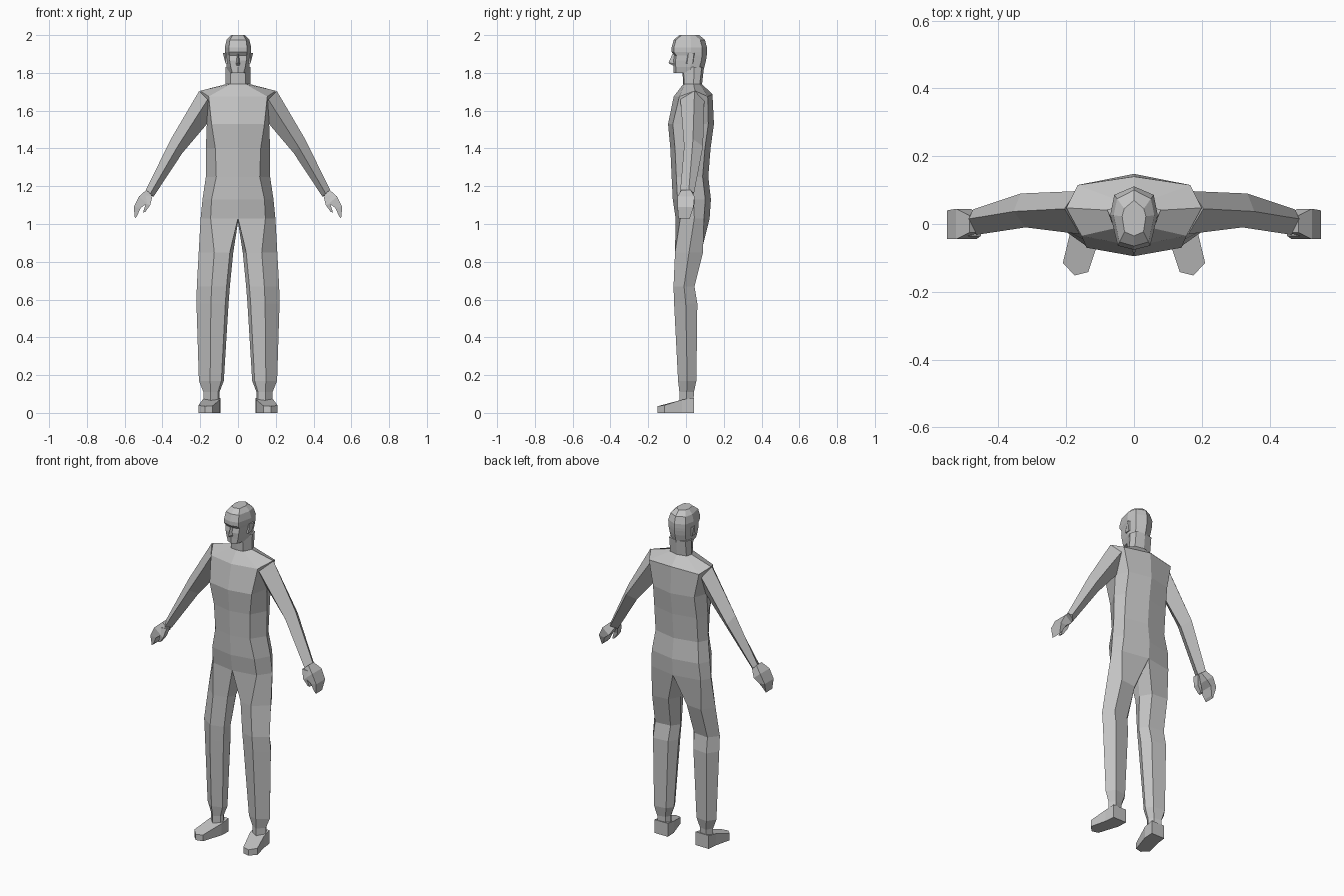
import bpy
import bmesh
from mathutils import Vector

if "Cube" in bpy.data.objects:
    bpy.data.objects.remove(bpy.data.objects["Cube"], do_unlink=True)

GREY = (0.55, 0.55, 0.55, 1)
grey = bpy.data.materials.new("plain_grey")
grey.use_nodes = True
grey.diffuse_color = GREY
grey.node_tree.nodes["Principled BSDF"].inputs["Base Color"].default_value = GREY


def loft(bm, rings, closed=True, cap_start=True, cap_end=True):
    """Join successive rings of points with quads; return the vertex rings."""
    rows = [[bm.verts.new(point) for point in ring] for ring in rings]
    count = len(rows[0])
    for lower, upper in zip(rows, rows[1:]):
        for i in range(count if closed else count - 1):
            j = (i + 1) % count
            bm.faces.new((lower[i], lower[j], upper[j], upper[i]))
    if cap_start:
        bm.faces.new(rows[0])
    if cap_end:
        bm.faces.new(rows[-1])
    return rows


def finish(bm, name, symmetric=False, side=1):
    """Turn the mesh into a flat-shaded object, mirrored where asked."""
    if symmetric:
        geometry = bm.verts[:] + bm.edges[:] + bm.faces[:]
        bmesh.ops.mirror(bm, geom=geometry, axis='X', merge_dist=0.0005)
        bmesh.ops.remove_doubles(bm, verts=bm.verts[:], dist=0.0005)
    for vert in bm.verts:
        vert.co.x *= side
    bmesh.ops.recalc_face_normals(bm, faces=bm.faces[:])
    mesh = bpy.data.meshes.new(name)
    bm.to_mesh(mesh)
    bm.free()
    mesh.materials.append(grey)
    obj = bpy.data.objects.new(name, mesh)
    bpy.context.collection.objects.link(obj)
    return obj


def pair(name, build):
    """Build a part on the left and its mirror image on the right."""
    for prefix, side in (("left", 1), ("right", -1)):
        bm = bmesh.new()
        build(bm)
        finish(bm, prefix + "_" + name, side=side)


def half_ring(z, front, back, width, corner, front_bevel, back_bevel, lift=0):
    """Half of a faceted cross-section, from front centre to back centre."""
    middle = front * 0.45 + back * 0.55
    return [Vector((0, front, z)),
            Vector((corner, front + front_bevel, z)),
            Vector((width, middle, z + lift)),
            Vector((width * 0.83, back - back_bevel, z)),
            Vector((0, back, z + lift * 0.4))]


def leg_ring(z, inner, outer, front, back):
    """Six-sided leg cross-section, starting at the inner front edge."""
    middle = (front + back) / 2
    span = outer - inner
    return [Vector((inner + span * 0.1, front + 0.02, z)),
            Vector((inner + span * 0.55, front, z)),
            Vector((outer, middle, z)),
            Vector((inner + span * 0.75, back, z)),
            Vector((inner + span * 0.2, back - 0.01, z)),
            Vector((inner, middle, z))]


# Neck, torso and legs as one continuous suit
bm = bmesh.new()
neck = [half_ring(z, front, back, 0.065, 0.04, 0.006, 0.012)
        for z, front, back in ((1.83, -.02, .095), (1.74, -.015, .085))]
torso = [half_ring(1.675, -.065, .14, .2, .155, .03, .025, lift=0.03)]
for z, front, back, width, corner in (
        (1.53, -.095, .148, .165, .14),
        (1.4, -.083, .13, .17, .12),
        (1.25, -.076, .118, .17, .115),
        (1.13, -.07, .132, .188, .14),
        (1.03, -.055, .125, .198, .145)):
    torso.append(half_ring(z, front, back, width, corner, 0.025, 0.03))
rows = loft(bm, neck + torso, closed=False, cap_end=False)

legs = [leg_ring(*values) for values in (
    (.85, .025, .208, -.058, .09),
    (.67, .043, .218, -.066, .045),
    (.58, .05, .22, -.063, .06),
    (.17, .075, .207, -.042, .055),
    (.11, .098, .183, -.035, .042),
    (.06, .098, .183, -.035, .04))]
leg_rows = loft(bm, legs, cap_start=False)
hip = rows[-1] + [bm.verts.new((0, 0.03, 1.01))]
for i in range(len(hip)):
    j = (i + 1) % len(hip)
    bm.faces.new((hip[i], hip[j], leg_rows[0][j], leg_rows[0][i]))
finish(bm, "suit_body", symmetric=True)


# Feet, turned slightly outward
def build_foot(bm):
    outline = ((.092, .042, .08), (.18, .042, .08), (.187, -.02, .07),
               (.21, -.115, .04), (.175, -.152, .035), (.135, -.142, .037),
               (.095, -.02, .07))
    sole = [Vector((x, y, 0)) for x, y, z in outline]
    top = [Vector(point) for point in outline]
    loft(bm, [sole, top])


pair("foot", build_foot)


# Arms with four edges: ridge, back, underside and front
def build_arm(bm):
    loft(bm, [
        ((.205, .045, 1.705), (.17, .097, 1.65),
         (.13, .045, 1.57), (.16, -.03, 1.66)),
        ((.355, .037, 1.45), (.335, .09, 1.41),
         (.295, .045, 1.375), (.32, -.01, 1.41)),
        ((.488, .015, 1.18), (.475, .043, 1.165),
         (.447, .01, 1.145), (.465, -.032, 1.16))])


pair("arm", build_arm)


def slab(outer, inner, front, back):
    """Four-cornered section between an outer and an inner (x, z) point."""
    return [Vector((x, y, z)) for (x, z), y in (
        (outer, front), (outer, back), (inner, back), (inner, front))]


# Mitten hands with a separate thumb
def build_hand(bm):
    loft(bm, [slab((.486, 1.18), (.456, 1.155), -.025, .025),
              slab((.525, 1.145), (.482, 1.11), -.045, .045),
              slab((.552, 1.09), (.515, 1.085), -.045, .04),
              slab((.546, 1.03), (.535, 1.042), -.04, .02)])


def build_thumb(bm):
    loft(bm, [slab((.49, 1.15), (.452, 1.152), -.035, .005),
              slab((.488, 1.108), (.465, 1.1), -.045, -.012),
              slab((.503, 1.06), (.49, 1.065), -.04, -.018)])


pair("hand", build_hand)
pair("thumb", build_thumb)

# Head, with the brow standing proud of the eye line
bm = bmesh.new()
head = [half_ring(z, front, back, width, corner, 0.012, 0.025)
        for z, front, back, width, corner in (
            (1.8, -.066, .09, .05, .03),
            (1.83, -.066, .097, .06, .038),
            (1.865, -.068, .106, .064, .044),
            (1.893, -.063, .11, .067, .046),
            (1.91, -.076, .111, .069, .048),
            (1.935, -.076, .111, .07, .048),
            (1.975, -.065, .1, .06, .043),
            (2, -.035, .07, .035, .028))]
loft(bm, head, closed=False)
finish(bm, "head", symmetric=True)

# Nose
bm = bmesh.new()
loft(bm, [((0, -.072, 1.9), (.006, -.06, 1.9), (0, -.05, 1.9)),
          ((0, -.093, 1.852), (.012, -.06, 1.85), (0, -.05, 1.85)),
          ((0, -.072, 1.84), (.01, -.06, 1.84), (0, -.05, 1.84))],
     closed=False)
finish(bm, "nose", symmetric=True)


# Ears
def build_ear(bm):
    loft(bm, [[Vector((x, y + lean, z)) for x, y in (
        (.055, 0), (.066, .005), (flare, .035), (.055, .04))]
        for z, flare, lean in ((1.85, .066, 0), (1.905, .08, .008))])


pair("ear", build_ear)
